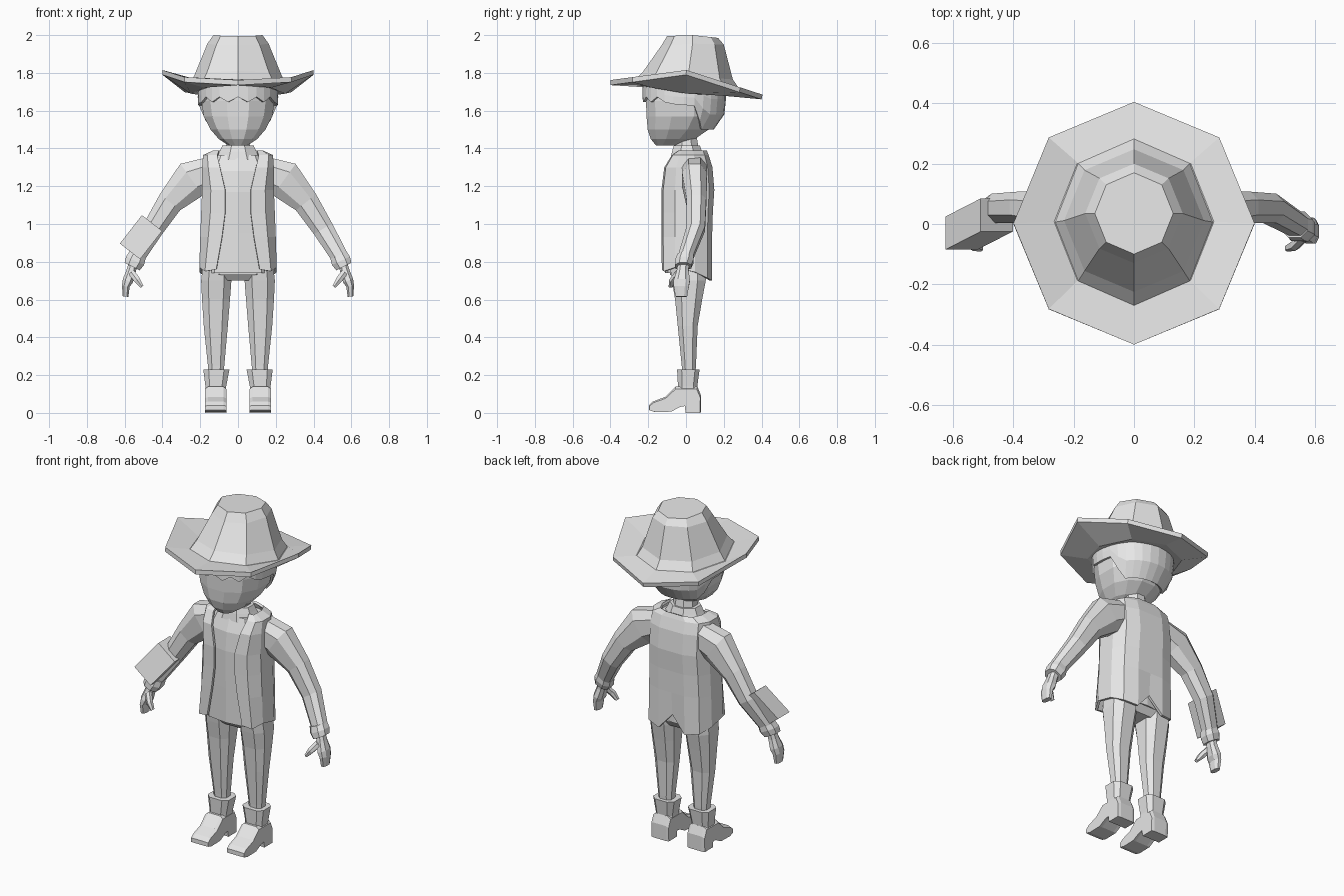
import bpy, bmesh, math
from mathutils import Vector

if "Cube" in bpy.data.objects:
    bpy.data.objects.remove(bpy.data.objects["Cube"])

grey = bpy.data.materials.new("plain_grey")
grey.diffuse_color = (0.8, 0.8, 0.8, 1)
grey.use_nodes = True
grey.node_tree.nodes["Principled BSDF"].inputs["Base Color"].default_value = grey.diffuse_color


def loft(name, rings, closed=True, caps=True, thick=0):
    """Skin a list of equal-length point rings."""
    bm = bmesh.new()
    rows = [[bm.verts.new(p) for p in r] for r in rings]
    n = len(rows[0])
    for a, b in zip(rows, rows[1:]):
        for i in range(n if closed else n - 1):
            j = (i + 1) % n
            bm.faces.new((a[i], a[j], b[j], b[i]))
    if caps:
        bm.faces.new(rows[0])
        bm.faces.new(rows[-1])
    bmesh.ops.recalc_face_normals(bm, faces=bm.faces)
    me = bpy.data.meshes.new(name)
    bm.to_mesh(me)
    bm.free()
    me.materials.append(grey)
    ob = bpy.data.objects.new(name, me)
    bpy.context.collection.objects.link(ob)
    if thick:
        m = ob.modifiers.new("thickness", "SOLIDIFY")
        m.thickness = thick
        m.offset = -1
    return ob


def oval(z, x0, x1, y0, y1, n=8, phase=0.0, power=1.0):
    """Horizontal ring filling a box; power < 1 makes it squarer."""
    pts = []
    for i in range(n):
        t = 2 * math.pi * (i + phase) / n
        c, s = math.cos(t), math.sin(t)
        c, s = (math.copysign(abs(v) ** power, v) if abs(v) > 1e-6 else 0 for v in (c, s))
        pts.append((x0 + (x1 - x0) * (c + 1) / 2, y0 + (y1 - y0) * (s + 1) / 2, z))
    return pts


def limb(name, path, side, n=8, phase=0.5, power=0.85):
    """Tube along a path of (centre, half width, half depth)."""
    cs = [Vector(p[0]) for p in path]
    rings = []
    for k, (c, a, b) in enumerate(path):
        d = cs[min(k + 1, len(cs) - 1)] - cs[max(k - 1, 0)]
        u = Vector((-d.z, 0, d.x)).normalized()
        ring = []
        for p in oval(0, -a, a, -b, b, n, phase, power):
            q = cs[k] + u * p[0] + Vector((0, p[1], 0))
            ring.append((q.x * side, q.y, q.z))
        rings.append(ring)
    return loft(name, rings)


# Hat: eight-sided rings whose height differs at front, back and sides
def hat_ring(rx, yf, yb, zf, zs, zb):
    pts = []
    for x, y, _ in oval(0, -rx, rx, yf, yb):
        s = (2 * y - yf - yb) / (yb - yf)
        pts.append((x, y, zs + ((zb if s > 0 else zf) - zs) * abs(s)))
    return pts


loft("hat_brim", [
    hat_ring(.19, -.19, .20, 1.735, 1.70, 1.69),
    hat_ring(.25, -.26, .27, 1.735, 1.69, 1.675),
    hat_ring(.40, -.40, .40, 1.735, 1.79, 1.66),
    hat_ring(.40, -.40, .405, 1.762, 1.815, 1.685),
    hat_ring(.265, -.27, .285, 1.765, 1.735, 1.715),
    hat_ring(.19, -.19, .20, 1.78, 1.76, 1.745)])
loft("hat_crown", [
    hat_ring(.262, -.27, .283, 1.765, 1.735, 1.715),
    hat_ring(.232, -.225, .248, 1.81, 1.785, 1.765),
    hat_ring(.162, -.13, .20, 1.945, 1.955, 1.95),
    hat_ring(.13, -.10, .17, 1.995, 2.0, 1.985)])

# Head: height, half width, front y, back y
HEAD = [(1.415, .05, -.16, -.06), (1.45, .105, -.19, .05), (1.50, .15, -.208, .125),
        (1.57, .187, -.215, .18), (1.65, .20, -.218, .19), (1.78, .195, -.215, .185)]
loft("head", [oval(z, -x, x, f, b, 12, .5, .9) for z, x, f, b in HEAD])


def head_at(z):
    for p, q in zip(HEAD, HEAD[1:]):
        if z <= q[0]:
            t = (z - p[0]) / (q[0] - p[0])
            return [u + (v - u) * t for u, v in zip(p, q)]
    return HEAD[-1]


# Hair: shell with a ragged fringe and a longer back
N = 28
columns = []
for i in range(N):
    s = math.sin(2 * math.pi * i / N)
    if s < -.25:
        low = 1.645 + .028 * (i % 2)
    elif s < .3:
        low = 1.635 - .02 * (s + .25)
    else:
        low = (1.545, 1.50)[s > .45]
    col = []
    for t in (0, .3, .6, 1):
        z = low + (1.77 - low) * t
        _, x, f, b = head_at(z)
        col.append(oval(z, -x - .014, x + .014, f - .014, b + .022, N, 0, .92)[i])
    columns.append(col)
loft("hair", [[c[k] for c in columns] for k in range(4)], caps=False, thick=.015)

# Neck and shirt
loft("neck", [oval(z, -r, r, f, b, 8, .5) for z, r, f, b in
              ((1.34, .095, -.075, .085), (1.38, .075, -.065, .075),
               (1.47, .062, -.055, .06))])
loft("collar", [oval(z, -r, r, f, b, 8, .5) for z, r, f, b in
                ((1.34, .13, -.09, .105), (1.385, .105, -.08, .09), (1.415, .09, -.07, .08))])
loft("shirt", [oval(z, -x, x, f, b, 10, .5, .7) for z, x, f, b in
               ((.74, .18, -.112, .115), (.95, .178, -.115, .115), (1.17, .175, -.118, .12),
                (1.28, .17, -.108, .115), (1.365, .13, -.075, .10))])

# Coat: open-fronted shell; height, opening, half width, front y, back y
COAT = [(.76, .115, .205, -.128, .138), (.93, .085, .20, -.13, .138),
        (1.06, .068, .195, -.13, .142), (1.18, .068, .19, -.13, .15),
        (1.30, .095, .19, -.115, .14), (1.365, .11, .185, -.075, .12),
        (1.39, .10, .13, -.04, .11)]
rows = []
for k, (z, o, x, f, b) in enumerate(COAT):
    half = [(o, f), ((o + x) / 2 + .015, f * .93), (x, f * .45), (x, b * .35),
            (x * .82, b * .82), (x * .42, b)]
    # Ragged lower hem, dipping towards the back with a central notch
    drop = (0, .01, -.01, .015, .045, .06) if k == 0 else (0,) * 6
    right = [(px, py, z - d) for (px, py), d in zip(half, drop)]
    mid = [(0, b * (1.0 if k else .93), z + (.035 if k == 0 else 0))]
    rows.append(right + mid + [(-px, py, pz) for px, py, pz in reversed(right)])
loft("coat", rows, closed=False, caps=False, thick=.014)

# Hips
loft("hips", [oval(z, -x, x, f, b, 8, .5, .7) for z, x, f, b in
              ((.70, .10, -.06, .085), (.735, .19, -.09, .11), (.84, .185, -.10, .11))])

for side, word in ((1, "left"), (-1, "right")):
    # Trouser leg
    leg = []
    for z, i, o, f, b in ((.18, .075, .155, -.02, .05), (.25, .07, .162, -.025, .055),
                          (.46, .05, .185, -.047, .065), (.60, .038, .195, -.062, .09),
                          (.70, .03, .20, -.08, .11), (.77, .03, .192, -.09, .115)):
        leg.append([(x * side, y, zz) for x, y, zz in oval(z, i, o, f, b, 8, .5, .75)])
    loft(word + "_leg", leg)

    # Boot shaft
    shaft = []
    for z, i, o, f, b in ((.09, .062, .172, -.05, .072), (.14, .06, .175, -.045, .062),
                          (.23, .042, .187, -.05, .075)):
        shaft.append([(x * side, y, zz) for x, y, zz in oval(z, i, o, f, b, 8, .5, .6)])
    loft(word + "_boot_shaft", shaft)

    # Boot foot: side outline stretched across the width with softened edges
    outline = [(-.055, .14), (-.11, .085), (-.175, .06), (-.197, .04), (-.197, .015),
               (-.165, .005), (-.08, .007), (-.03, .035), (-.005, .04), (0, 0),
               (.078, 0), (.08, .09), (.06, .14)]
    foot = []
    for x, shrink in ((.062, .9), (.078, 1), (.158, 1), (.176, .9)):
        foot.append([(x * side, -.06 + (y + .06) * (.97 if shrink < 1 else 1), z * shrink)
                     for y, z in outline])
    loft(word + "_boot_foot", foot)

    # Sleeve, cuff, hand and thumb
    limb(word + "_sleeve", [((.13, .045, 1.28), .085, .07), ((.245, .045, 1.235), .11, .07),
                            ((.36, .055, 1.115), .073, .056), ((.45, .052, .975), .06, .052),
                            ((.545, -.005, .815), .048, .042)], side)
    limb(word + "_cuff", [((.532, -.002, .835), .05, .046), ((.545, -.008, .805), .056, .052),
                          ((.56, -.015, .775), .048, .046)], side)
    limb(word + "_hand", [((.552, -.012, .80), .025, .03), ((.566, -.018, .75), .027, .034),
                          ((.583, -.022, .70), .03, .046), ((.594, -.025, .67), .022, .043),
                          ((.595, -.025, .615), .016, .033)], side)
    limb(word + "_thumb", [((.565, -.04, .745), .02, .02), ((.535, -.07, .705), .019, .019),
                           ((.508, -.08, .668), .010, .012)], side, 6)

# Block strapped to the outside of the right forearm
limb("forearm_block", [((.455, .03, 1.005), .068, .055), ((.572, -.03, .855), .068, .055)],
     -1, 4, .5, .01)
